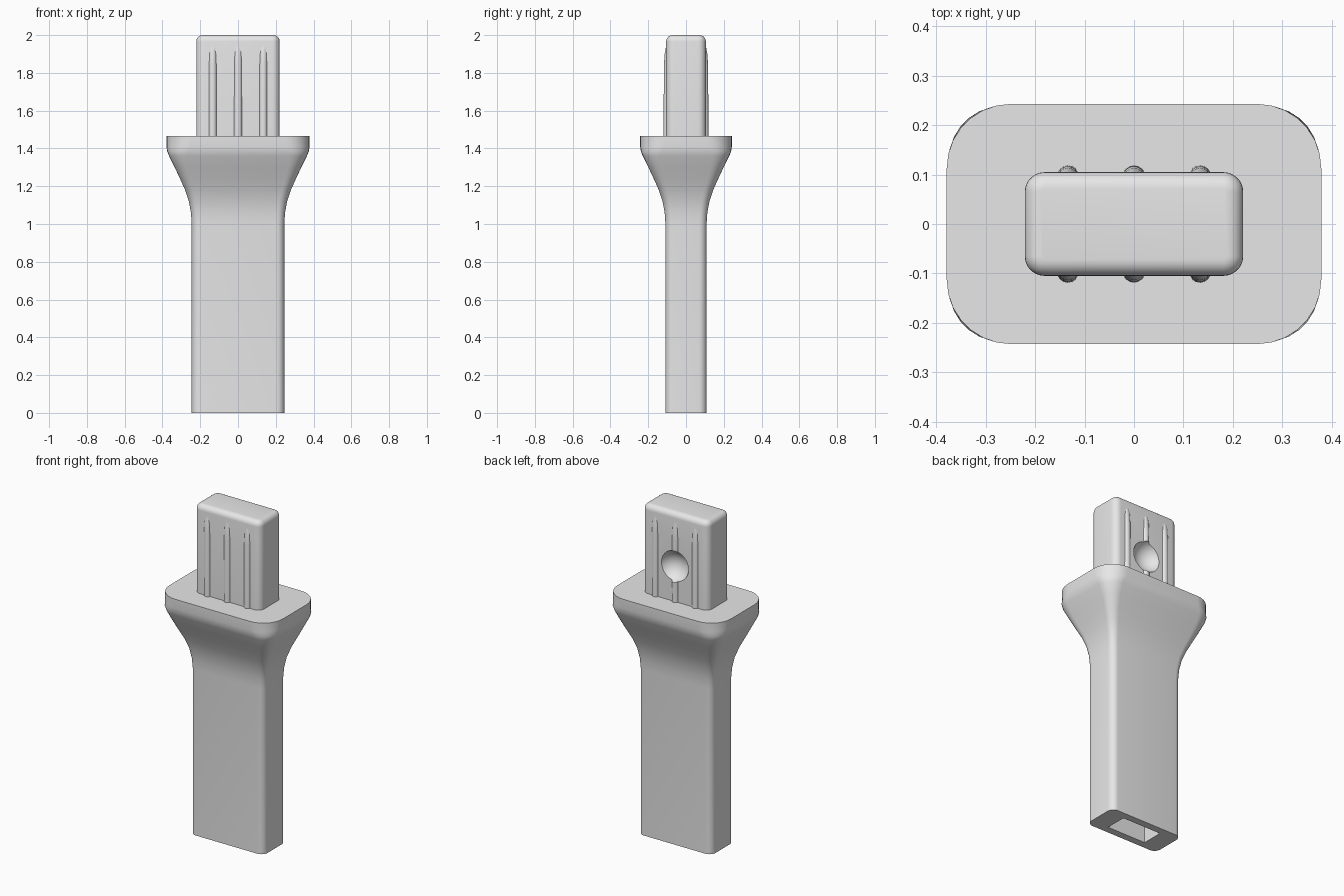
import bpy
import bmesh
from math import radians, sin, cos, pi

if "Cube" in bpy.data.objects:
    bpy.data.objects.remove(bpy.data.objects["Cube"])

grey = bpy.data.materials.new("light grey")
grey.use_nodes = True
grey.diffuse_color = (0.8, 0.8, 0.8, 1)
grey.node_tree.nodes["Principled BSDF"].inputs["Base Color"].default_value = grey.diffuse_color


def finish(bm, name):
    bmesh.ops.recalc_face_normals(bm, faces=bm.faces)
    mesh = bpy.data.meshes.new(name)
    bm.to_mesh(mesh)
    bm.free()
    obj = bpy.data.objects.new(name, mesh)
    bpy.context.collection.objects.link(obj)
    mesh.materials.append(grey)
    return obj


def rounded_rect(hx, hy, r, z, steps=7):
    ring = []
    for i, (sx, sy) in enumerate([(1, 1), (-1, 1), (-1, -1), (1, -1)]):
        for k in range(steps + 1):
            a = (i + k / steps) * pi / 2
            ring.append((sx * (hx - r) + r * cos(a), sy * (hy - r) + r * sin(a), z))
    return ring


def loft(name, rings):
    bm = bmesh.new()
    loops = [[bm.verts.new(p) for p in ring] for ring in rings]
    n = len(loops[0])
    for low, high in zip(loops, loops[1:]):
        for i in range(n):
            j = (i + 1) % n
            bm.faces.new((low[i], low[j], high[j], high[i]))
    bm.faces.new(loops[0])
    bm.faces.new(loops[-1])
    return finish(bm, name)


def cut(obj, cutter):
    mod = obj.modifiers.new("cut", 'BOOLEAN')
    mod.operation = 'DIFFERENCE'
    mod.solver = 'EXACT'
    mod.object = cutter
    bpy.ops.object.select_all(action='DESELECT')
    bpy.context.view_layer.objects.active = obj
    obj.select_set(True)
    bpy.ops.object.modifier_apply(modifier=mod.name)


def smooth(obj):
    bpy.ops.object.select_all(action='DESELECT')
    bpy.context.view_layer.objects.active = obj
    obj.select_set(True)
    bpy.ops.object.shade_smooth_by_angle(angle=radians(32))


# Shaft flaring into the collar: height, outward offset, corner radius
sections = [(0, 0, .04), (1.0, 0, .04), (1.06, .004, .04), (1.12, .015, .043),
            (1.18, .035, .048), (1.24, .062, .056), (1.3, .09, .07),
            (1.36, .12, .095), (1.385, .13, .11), (1.41, .134, .13), (1.465, .134, .13)]
body = loft("shaft_and_collar",
            [rounded_rect(.245 + o, .109 + o, r, z) for z, o, r in sections])

# Rectangular socket in the underside
bpy.ops.mesh.primitive_cube_add(size=1, location=(0, 0, .45))
socket = bpy.context.object
socket.name = "socket_cutter"
socket.scale = (.26, .13, 1.1)

# Plug with softened top edge
rings = [rounded_rect(.221, .105, .04, 1.46)]
for k in range(7):
    a = k / 6 * pi / 2
    inset = .033 * (1 - cos(a))
    rings.append(rounded_rect(.221 - inset, .105 - inset, .04 - inset, 1.967 + .033 * sin(a)))
plug = loft("plug", rings)

# Grip ribs on both wide faces, tapering into the plug at the top
ribs = []
for side, label in ((-1, "front"), (1, "back")):
    for i in (-1, 0, 1):
        profile = [(1.46, .097), (1.84, .095), (1.9, .091), (1.96, .08)]
        circles = [[(i * .134 + .022 * cos(t * pi / 8), side * y + .022 * sin(t * pi / 8), z)
                    for t in range(16)] for z, y in profile]
        ribs.append(loft(f"{label}_rib_{i + 2}", circles))

# Round dimple in the back of the plug
bpy.ops.mesh.primitive_uv_sphere_add(segments=40, ring_count=24, radius=.098,
                                     location=(0, .143, 1.68))
dimple = bpy.context.object
dimple.name = "dimple_cutter"

cut(body, socket)
cut(plug, dimple)
cut(ribs[4], dimple)
for helper in (socket, dimple):
    bpy.data.objects.remove(helper)
for part in [body, plug] + ribs:
    smooth(part)
